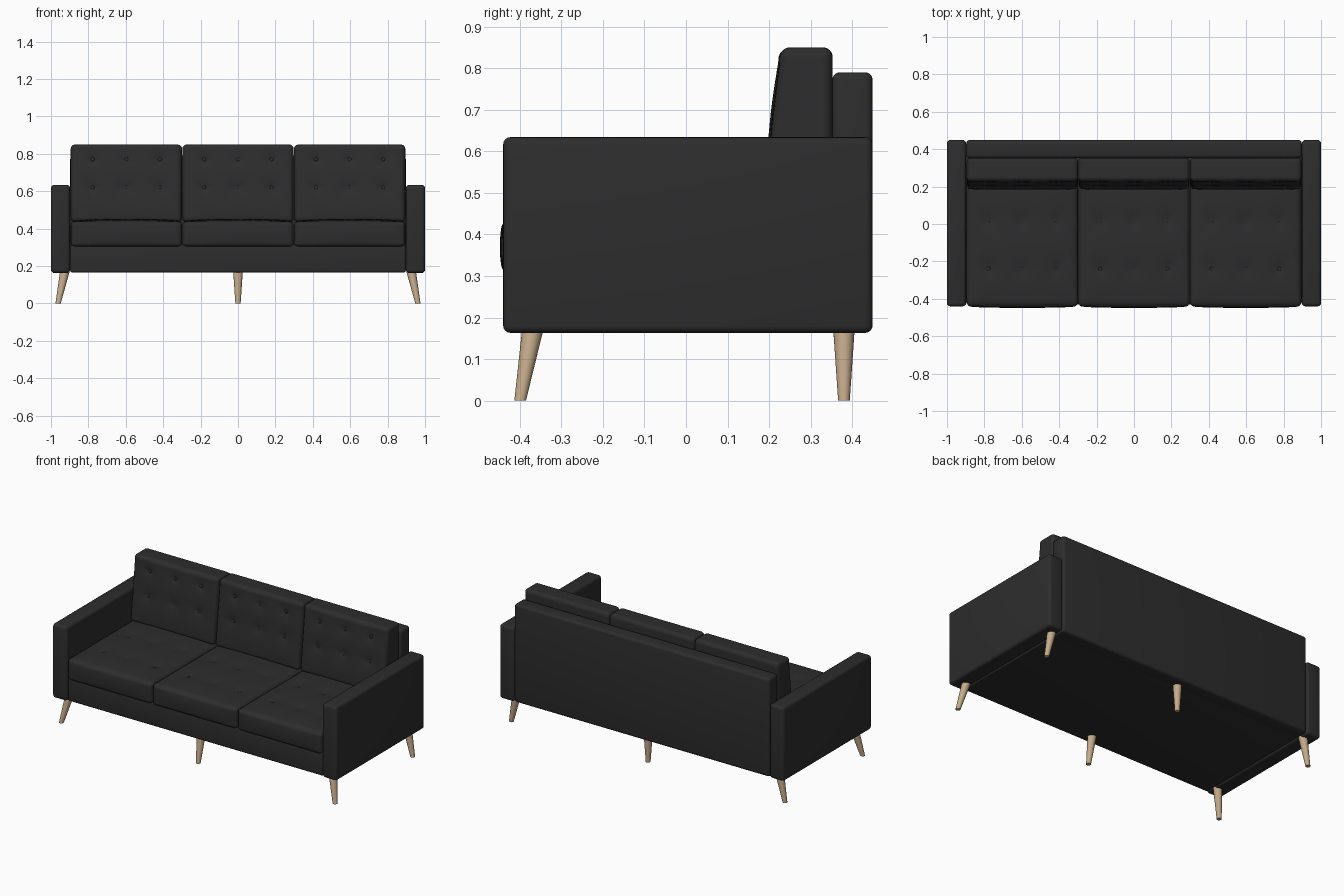
import bpy, bmesh, math
from mathutils import Vector

cube = bpy.data.objects.get("Cube")
if cube:
    bpy.data.objects.remove(cube, do_unlink=True)


def material(name, color):
    m = bpy.data.materials.new(name)
    m.use_nodes = True
    m.diffuse_color = color
    bsdf = m.node_tree.nodes["Principled BSDF"]
    bsdf.inputs["Base Color"].default_value = color
    bsdf.inputs["Roughness"].default_value = 0.8
    return m


FABRIC = material("charcoal fabric", (0.026, 0.026, 0.026, 1))
WOOD = material("light wood", (0.56, 0.41, 0.26, 1))


def finish(name, bm, mat):
    bmesh.ops.recalc_face_normals(bm, faces=bm.faces)
    mesh = bpy.data.meshes.new(name)
    bm.to_mesh(mesh)
    bm.free()
    mesh.materials.append(mat)
    ob = bpy.data.objects.new(name, mesh)
    bpy.context.collection.objects.link(ob)
    bpy.ops.object.select_all(action="DESELECT")
    ob.select_set(True)
    bpy.context.view_layer.objects.active = ob
    bpy.ops.object.shade_smooth_by_angle(angle=math.radians(40))
    return ob


def padded_box(name, lo, hi, radius):
    """Upholstered panel with rounded edges."""
    lo, hi = Vector(lo), Vector(hi)
    bm = bmesh.new()
    bmesh.ops.create_cube(bm, size=1)
    for v in bm.verts:
        v.co = (lo + hi) / 2 + v.co * (hi - lo)
    bmesh.ops.bevel(bm, geom=bm.edges[:], offset=radius, segments=4,
                    profile=0.5, affect="EDGES")
    return finish(name, bm, FABRIC)


def cushion(name, lo, hi, radius, shape):
    """Dense rounded box whose points are then moved by shape(p, u)."""
    lo, hi = Vector(lo), Vector(hi)
    half, centre = (hi - lo) / 2, (hi + lo) / 2
    bm = bmesh.new()
    bmesh.ops.create_cube(bm, size=2)
    bmesh.ops.subdivide_edges(bm, edges=bm.edges[:], cuts=35, use_grid_fill=True)
    for v in bm.verts:
        # Gather points toward the edges, then round the edges
        u = Vector([0.55 * c + 0.45 * math.sin(c * math.pi / 2) for c in v.co])
        p = Vector([a * b for a, b in zip(u, half)])
        inner = Vector([max(radius - h, min(h - radius, c)) for c, h in zip(p, half)])
        d = p - inner
        if d.length > 1e-6:
            p = inner + d.normalized() * radius
        v.co = shape(p + centre, u)
    return finish(name, bm, FABRIC)


def tuft(a, b, spots):
    """Depth of the button dimples at surface point (a, b)."""
    depth = 0
    for s, t in spots:
        r2 = (a - s) ** 2 + (b - t) ** 2
        depth += 0.009 * math.exp(-r2 / 0.0004) + 0.006 * math.exp(-r2 / 0.004)
    return depth


def button(name, location, scale):
    bm = bmesh.new()
    bmesh.ops.create_uvsphere(bm, u_segments=12, v_segments=8, radius=1)
    for v in bm.verts:
        v.co = Vector(location) + Vector([a * b for a, b in zip(v.co, scale)])
    finish(name, bm, FABRIC)


# Frame: base, backrest panel and arms
padded_box("base", (-0.897, -0.43, 0.165), (0.897, 0.44, 0.315), 0.012)
padded_box("backrest_panel", (-0.897, 0.352, 0.165), (0.897, 0.449, 0.79), 0.018)
for side, s in (("left", 1), ("right", -1)):
    xs = sorted((s * 0.898, s))
    padded_box(side + "_arm", (xs[0], -0.44, 0.163), (xs[1], 0.449, 0.634), 0.018)

# Three seat cushions and three back cushions, button tufted
WIDTH = 0.597
for label, cx in (("right", -WIDTH), ("middle", 0), ("left", WIDTH)):
    x0, x1 = cx - WIDTH / 2 + 0.001, cx + WIDTH / 2 - 0.001
    columns = [cx - 0.18, cx, cx + 0.18]
    seat_spots = [(x, y) for x in columns for y in (-0.24, 0.02)]
    back_spots = [(x, z) for x in columns for z in (0.62, 0.77)]

    def seat_shape(p, u):
        crown = (1 - u.x ** 4) * (1 - u.y ** 4)
        top = max(0, u.z)
        p.z += top * (0.014 * crown - tuft(p.x, p.y, seat_spots))
        p.y -= max(0, -u.y) * 0.008 * (1 - u.x ** 4) * (1 - u.z ** 2)
        return p

    def back_shape(p, u):
        front = max(0, -u.y)
        puff = 0.010 * (1 - u.x ** 4) * (1 - u.z ** 4)
        lean = 0.11 * max(0, 0.81 - p.z)
        p.y += front * (tuft(p.x, p.z, back_spots) - puff - lean)
        return p

    cushion(label + "_seat_cushion", (x0, -0.44, 0.302), (x1, 0.345, 0.438),
            0.022, seat_shape)
    cushion(label + "_back_cushion", (x0, 0.226, 0.435), (x1, 0.353, 0.85),
            0.024, back_shape)
    for i, (x, y) in enumerate(seat_spots):
        button(f"{label}_seat_button_{i + 1}", (x, y, 0.437), (0.011, 0.011, 0.004))
    for i, (x, z) in enumerate(back_spots):
        y = 0.231 - 0.11 * (0.81 - z)
        button(f"{label}_back_button_{i + 1}", (x, y, z), (0.011, 0.004, 0.011))


def leg(name, top, foot):
    """Tapered round leg leaning from its top centre to its foot centre."""
    bm = bmesh.new()
    bmesh.ops.create_cone(bm, cap_ends=True, segments=24, radius1=0.014,
                          radius2=0.026, depth=1)
    for v in bm.verts:
        axis = Vector(foot).lerp(Vector(top), v.co.z + 0.5)
        v.co = axis + Vector((v.co.x, v.co.y, 0))
    finish(name, bm, WOOD)


# Six legs, the outer ones splayed sideways and the front ones forward
for label, s in (("right", -1), ("middle", 0), ("left", 1)):
    leg(label + "_front_leg", (s * 0.925, -0.368, 0.175), (s * 0.962, -0.399, 0))
    leg(label + "_back_leg", (s * 0.925, 0.38, 0.175), (s * 0.962, 0.38, 0))
